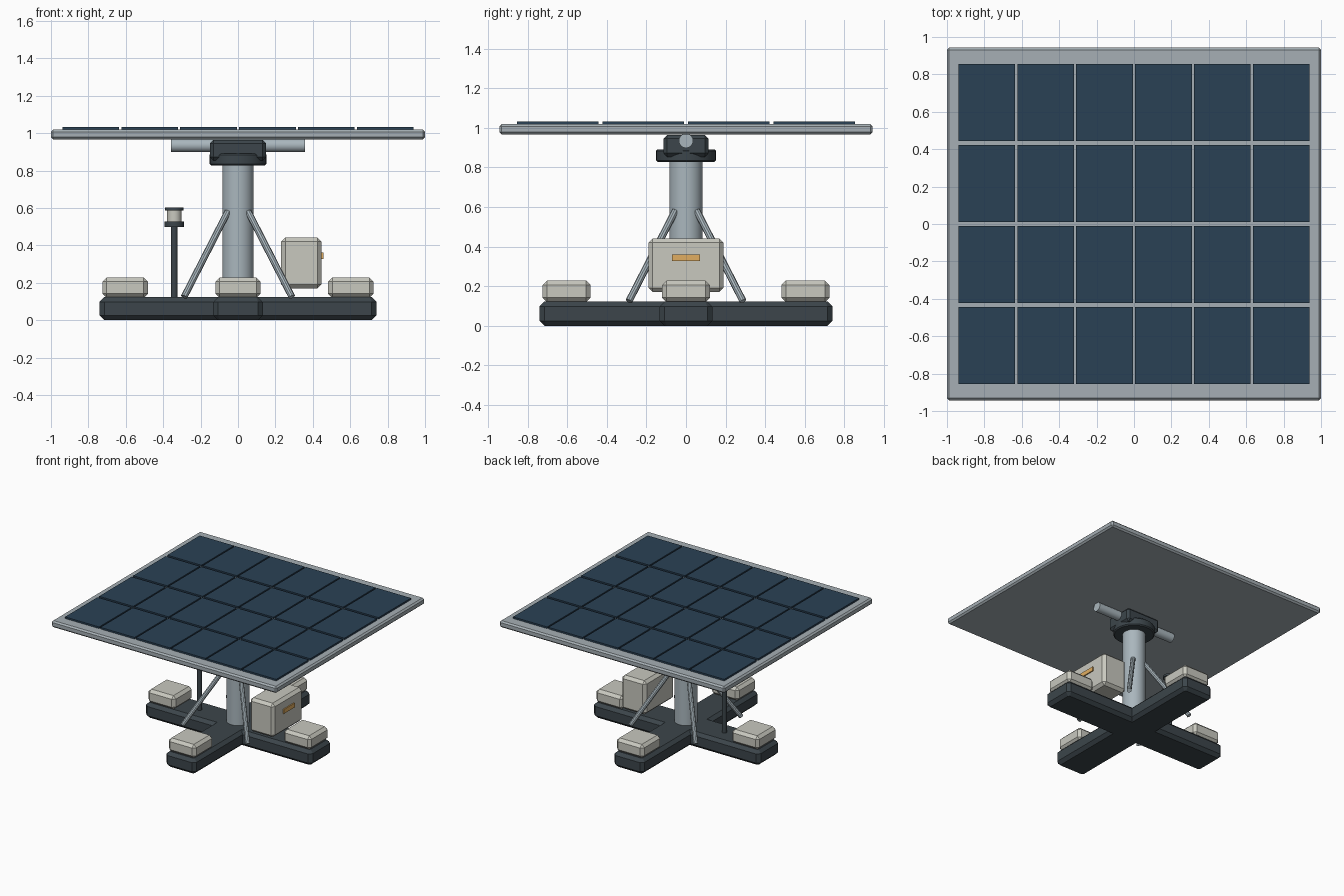
import bpy, bmesh, math
from mathutils import Vector, Matrix

if "Cube" in bpy.data.objects:
    bpy.data.objects.remove(bpy.data.objects["Cube"])


def material(name, rgb):
    m = bpy.data.materials.new(name)
    m.diffuse_color = (*rgb, 1)
    m.use_nodes = True
    m.node_tree.nodes["Principled BSDF"].inputs["Base Color"].default_value = m.diffuse_color
    return m


DARK = material("dark_steel", (0.045, 0.06, 0.07))
STEEL = material("galvanised_steel", (0.40, 0.47, 0.51))
FRAME = material("aluminium", (0.38, 0.43, 0.46))
CELL = material("cell_blue", (0.023, 0.053, 0.09))
PALE = material("pale_casing", (0.58, 0.58, 0.52))
AMBER = material("amber", (0.75, 0.42, 0.12))


def finish(bm, name, mat, smooth=False):
    bmesh.ops.recalc_face_normals(bm, faces=bm.faces)
    me = bpy.data.meshes.new(name)
    bm.to_mesh(me)
    bm.free()
    ob = bpy.data.objects.new(name, me)
    bpy.context.collection.objects.link(ob)
    me.materials.append(mat)
    if smooth:
        bpy.ops.object.select_all(action='DESELECT')
        ob.select_set(True)
        bpy.context.view_layer.objects.active = ob
        bpy.ops.object.shade_smooth_by_angle(angle=math.radians(35))
    return ob


def box(name, center, size, mat, bevel=0):
    bm = bmesh.new()
    bmesh.ops.create_cube(bm, size=1)
    bmesh.ops.scale(bm, vec=size, verts=bm.verts)
    bmesh.ops.translate(bm, vec=center, verts=bm.verts)
    if bevel:
        bmesh.ops.bevel(bm, geom=bm.edges[:], offset=bevel, segments=1,
                        affect='EDGES')
    return finish(bm, name, mat)


def rod(name, a, b, r, mat, sides=32, bevel=0, smooth=True):
    a, b = Vector(a), Vector(b)
    d = b - a
    bm = bmesh.new()
    bmesh.ops.create_cone(bm, cap_ends=True, segments=sides, radius1=r,
                          radius2=r, depth=d.length)
    if bevel:
        rim = [e for e in bm.edges if any(len(f.verts) > 4 for f in e.link_faces)]
        bmesh.ops.bevel(bm, geom=rim, offset=bevel, segments=1, affect='EDGES')
    rot = d.to_track_quat('Z', 'Y').to_matrix().to_4x4()
    bm.transform(Matrix.Translation((a + b) / 2) @ rot)
    return finish(bm, name, mat, smooth)


# Cross-shaped base with chamfered arm ends and rims
L, W, C, H = 0.74, 0.133, 0.025, 0.123
arm = [(L - C, -W), (L, -W + C), (L, W - C), (L - C, W), (W, W)]
bm = bmesh.new()
verts = []
for q in range(4):
    c, s = round(math.cos(q * math.pi / 2)), round(math.sin(q * math.pi / 2))
    verts += [bm.verts.new((x * c - y * s, x * s + y * c, 0)) for x, y in arm]
face = bm.faces.new(verts)
ext = bmesh.ops.extrude_face_region(bm, geom=[face])
bmesh.ops.translate(bm, vec=(0, 0, H),
                    verts=[v for v in ext["geom"] if isinstance(v, bmesh.types.BMVert)])
rims = [e for e in bm.edges if abs(e.verts[0].co.z - e.verts[1].co.z) < 1e-5]
bmesh.ops.bevel(bm, geom=rims, offset=C, segments=1, affect='EDGES')
finish(bm, "cross_base", DARK)

# Ballast blocks on the arm ends
for side, (dx, dy) in {"right": (1, 0), "left": (-1, 0),
                       "back": (0, 1), "front": (0, -1)}.items():
    box("ballast_" + side, (dx * 0.603, dy * 0.603, 0.174),
        (0.242, 0.242, 0.108), PALE, 0.022)

# Post and diagonal braces
rod("post", (0, 0, 0.11), (0, 0, 0.84), 0.084, STEEL)
for sx in (-1, 1):
    for sy in (-1, 1):
        name = "brace_%s_%s" % ("left" if sx < 0 else "right",
                                "front" if sy < 0 else "back")
        rod(name, (sx * 0.288, sy * 0.288, 0.125), (sx * 0.055, sy * 0.055, 0.58),
            0.018, STEEL, sides=10, smooth=False)

# Tracking head
rod("slew_bearing", (0, 0, 0.828), (0, 0, 0.892), 0.152, DARK, bevel=0.008)
box("head_housing", (0, 0, 0.909), (0.30, 0.226, 0.11), DARK, 0.018)
rod("torque_tube", (-0.357, 0, 0.935), (0.357, 0, 0.935), 0.036, STEEL)

# Panel frame and cell grid
box("panel_frame", (0, 0, 0.993), (2.0, 1.886, 0.053), FRAME, 0.012)
for i in range(6):
    for j in range(4):
        box("solar_cell_%d_%d" % (i + 1, j + 1),
            ((i - 2.5) * 0.3147, (j - 1.5) * 0.4325, 1.023),
            (0.303, 0.412, 0.02), CELL)

# Control cabinet with handle
box("control_cabinet", (0.339, 0, 0.306), (0.216, 0.38, 0.272), PALE, 0.022)
box("cabinet_handle", (0.448, 0, 0.344), (0.016, 0.14, 0.034), AMBER)

# Sensor mast
X = -0.341
rod("sensor_mast", (X, 0, 0.11), (X, 0, 0.505), 0.018, DARK, sides=16)
rod("sensor_base", (X, 0, 0.499), (X, 0, 0.528), 0.053, DARK, sides=24)
rod("sensor_window", (X, 0, 0.525), (X, 0, 0.59), 0.039, PALE, sides=24)
rod("sensor_cap", (X, 0, 0.586), (X, 0, 0.602), 0.049, DARK, sides=24)
